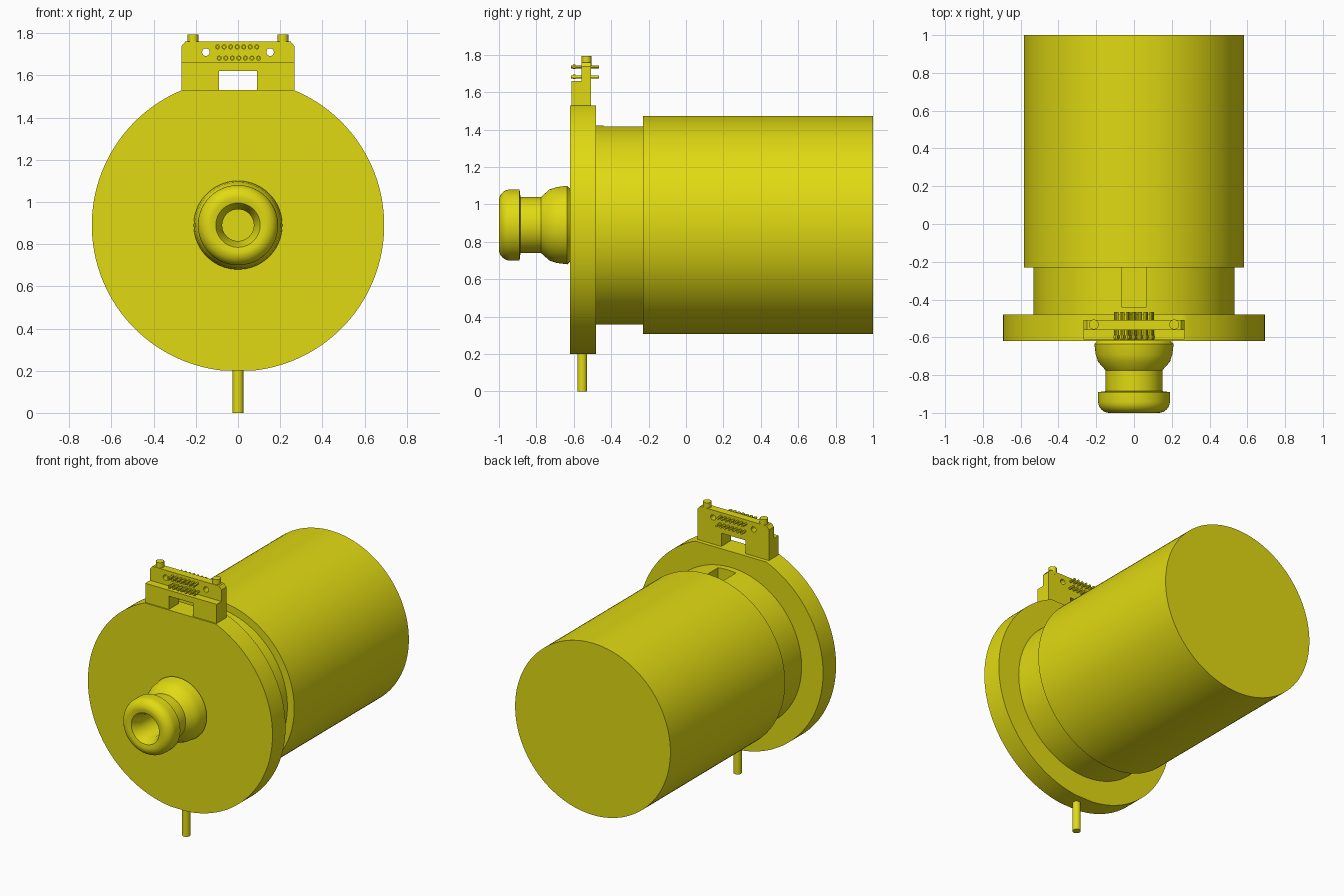
import bpy, bmesh, math
from mathutils import Matrix

if "Cube" in bpy.data.objects:
    bpy.data.objects.remove(bpy.data.objects["Cube"])

CZ = 0.89  # height of the main axis
yellow = bpy.data.materials.new("yellow")
yellow.diffuse_color = (0.75, 0.70, 0.006, 1)
yellow.use_nodes = True
yellow.node_tree.nodes["Principled BSDF"].inputs["Base Color"].default_value = yellow.diffuse_color


def finish(name, bm, smooth=True):
    bmesh.ops.remove_doubles(bm, verts=bm.verts, dist=1e-5)
    bmesh.ops.recalc_face_normals(bm, faces=bm.faces)
    me = bpy.data.meshes.new(name)
    bm.to_mesh(me)
    bm.free()
    me.materials.append(yellow)
    ob = bpy.data.objects.new(name, me)
    bpy.context.collection.objects.link(ob)
    if smooth:
        bpy.ops.object.select_all(action='DESELECT')
        ob.select_set(True)
        bpy.context.view_layer.objects.active = ob
        bpy.ops.object.shade_smooth_by_angle(angle=math.radians(30))
    return ob


def prism(name, pts, y0, y1, smooth=False):
    """Extrude an (x, z) outline along y."""
    bm = bmesh.new()
    f = bm.faces.new([bm.verts.new((x, y0, z)) for x, z in pts])
    ext = bmesh.ops.extrude_face_region(bm, geom=[f])
    for v in ext["geom"]:
        if isinstance(v, bmesh.types.BMVert):
            v.co.y = y1
    return finish(name, bm, smooth)


def circle(r, cx=0, cz=CZ, n=128):
    return [(cx + r * math.cos(2 * math.pi * i / n), cz + r * math.sin(2 * math.pi * i / n))
            for i in range(n)]


def lathe(name, profile, n=96):
    """Revolve an (r, y) profile about the main axis."""
    bm = bmesh.new()
    rings = [[bm.verts.new((x, y, z)) for x, z in circle(r, n=n)] for r, y in profile]
    for a, b in zip(rings, rings[1:]):
        for i in range(n):
            j = (i + 1) % n
            bm.faces.new((a[i], a[j], b[j], b[i]))
    return finish(name, bm)


def post(name, x, y, z0, z1, r, n=32):
    bm = bmesh.new()
    bmesh.ops.create_cone(bm, cap_ends=True, segments=n, radius1=r, radius2=r, depth=z1 - z0,
                          matrix=Matrix.Translation((x, y, (z0 + z1) / 2)))
    return finish(name, bm)


def cut(target, cutter):
    cutter.hide_render = True
    cutter.hide_set(True)
    mod = target.modifiers.new("cut", 'BOOLEAN')
    mod.operation = 'DIFFERENCE'
    mod.solver = 'EXACT'
    mod.object = cutter


def box_outline(x0, x1, z0, z1):
    return [(x0, z0), (x1, z0), (x1, z1), (x0, z1)]


# Main cylinder, neck with key slot, and flange with flats at top and bottom
prism("main_body", circle(0.583), -0.23, 1.0, True)
neck = prism("neck", circle(0.532), -0.48, -0.23, True)
cut(neck, prism("slot_cutter", box_outline(-0.067, 0.067, 1.33, 1.6), -0.44, -0.22))
prism("flange", [(x, min(max(z, 0.20), 1.53)) for x, z in circle(0.693, n=256)],
      -0.62, -0.48, True)

# Hollow nozzle with a rounded head
head = [(0.13 + 0.06 * math.sin(t * math.pi / 16), -0.94 - 0.06 * math.cos(t * math.pi / 16))
        for t in range(9)]
lathe("nozzle", [(0.075, -0.62), (0.075, -0.93), (0.105, -0.995)] + head +
      [(0.19, -0.89), (0.15, -0.885), (0.15, -0.775), (0.19, -0.73),
       (0.203, -0.69), (0.21, -0.635), (0.195, -0.62)])

# Locating pin under the flange
post("bottom_pin", 0, -0.555, 0.0, 0.22, 0.026)

# Connector bracket: two-legged base and a thinner upper plate
prism("bracket_base", [(-0.268, 1.53), (-0.09, 1.53), (-0.09, 1.62), (0.09, 1.62),
                       (0.09, 1.53), (0.268, 1.53), (0.268, 1.66), (-0.268, 1.66)],
      -0.612, -0.507)
plate = prism("connector_plate", [(-0.268, 1.66), (0.268, 1.66), (0.268, 1.738),
                                  (0.25, 1.76), (-0.25, 1.76), (-0.268, 1.738)],
              -0.56, -0.507)
for side in (-1, 1):
    cut(plate, prism("screw_hole_cutter", circle(0.018, side * 0.152, 1.71, 24), -0.7, -0.4))
    post("guide_post", side * 0.213, -0.532, 1.74, 1.795, 0.026)

# Two rows of contact pins with collars
for row, (z, count) in enumerate(((1.735, 7), (1.682, 7))):
    for i in range(count):
        x = (i - (count - 1) / 2) * 0.031 + (0.004 if row else -0.004)
        prism("contact_pin", circle(0.008, x, z, 12), -0.615, -0.465, True)
        prism("contact_collar", circle(0.012, x, z, 12), -0.605, -0.59, True)
